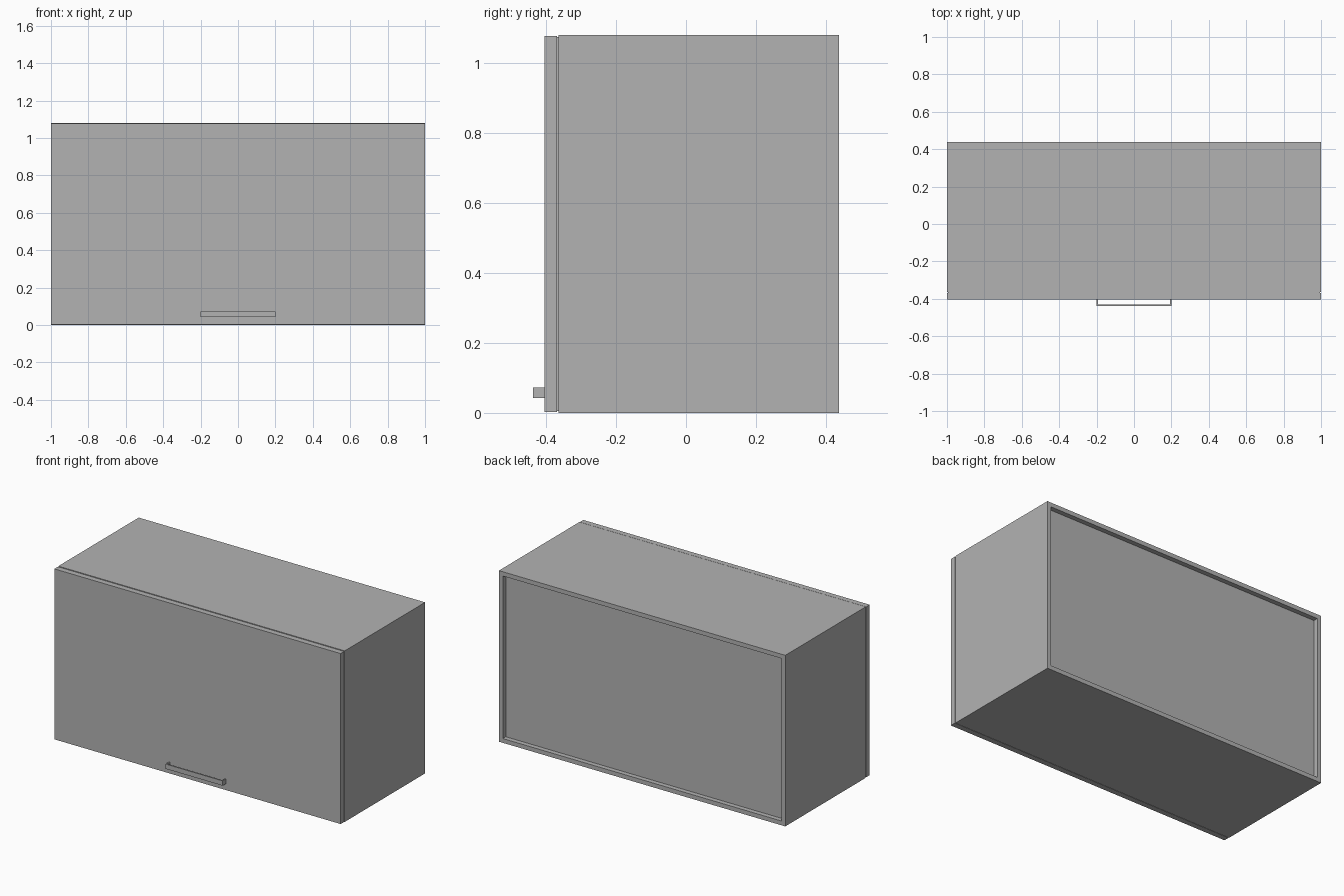
import bpy

cube = bpy.data.objects.get("Cube")
if cube:
    bpy.data.objects.remove(cube, do_unlink=True)

grey = bpy.data.materials.new("cabinet_grey")
grey.use_nodes = True
colour = (0.45, 0.45, 0.45, 1)
grey.diffuse_color = colour
grey.node_tree.nodes["Principled BSDF"].inputs["Base Color"].default_value = colour


def box(name, x, y, z):
    """Box spanning the (low, high) range on each axis."""
    spans = (x, y, z)
    bpy.ops.mesh.primitive_cube_add(size=1, location=[(a + b) / 2 for a, b in spans])
    ob = bpy.context.object
    ob.name = name
    ob.scale = [b - a for a, b in spans]
    bpy.ops.object.transform_apply(location=False, rotation=False, scale=True)
    ob.data.materials.append(grey)
    return ob


W, H, T = 1.0, 1.08, 0.027          # half width, height, panel thickness
FRONT, BACK = -0.364, 0.438         # carcass depth range
DOOR_FRONT, DOOR_BACK = -0.404, -0.369
IN = W - T

# Carcass panels
for side, s in (("left", 1), ("right", -1)):
    box(side + "_side_panel", sorted((s * IN, s * W)), (FRONT, BACK), (0, H))
box("bottom_panel", (-IN, IN), (FRONT, BACK), (0, T))
box("top_panel", (-IN, IN), (FRONT, BACK), (H - T, H))
box("back_panel", (-IN, IN), (BACK - 0.04, BACK - 0.03), (T, H - T))

# Door with a narrow shadow groove behind it
box("door", (-W, W), (DOOR_FRONT, DOOR_BACK), (0.002, H - 0.002))
g = 0.005
for side, s in (("left", 1), ("right", -1)):
    box(side + "_door_seal", sorted((s * IN, s * (W - g))), (DOOR_BACK, FRONT), (g, H - g))
box("bottom_door_seal", (-IN, IN), (DOOR_BACK, FRONT), (g, T))
box("top_door_seal", (-IN, IN), (DOOR_BACK, FRONT), (H - T, H - g))

# Flat bar handle on two thin legs
hz = (0.043, 0.073)
box("handle_bar", (-0.2, 0.2), (-0.438, -0.430), hz)
for side, s in (("left", 1), ("right", -1)):
    box(side + "_handle_leg", sorted((s * 0.192, s * 0.2)), (-0.430, DOOR_FRONT), hz)
